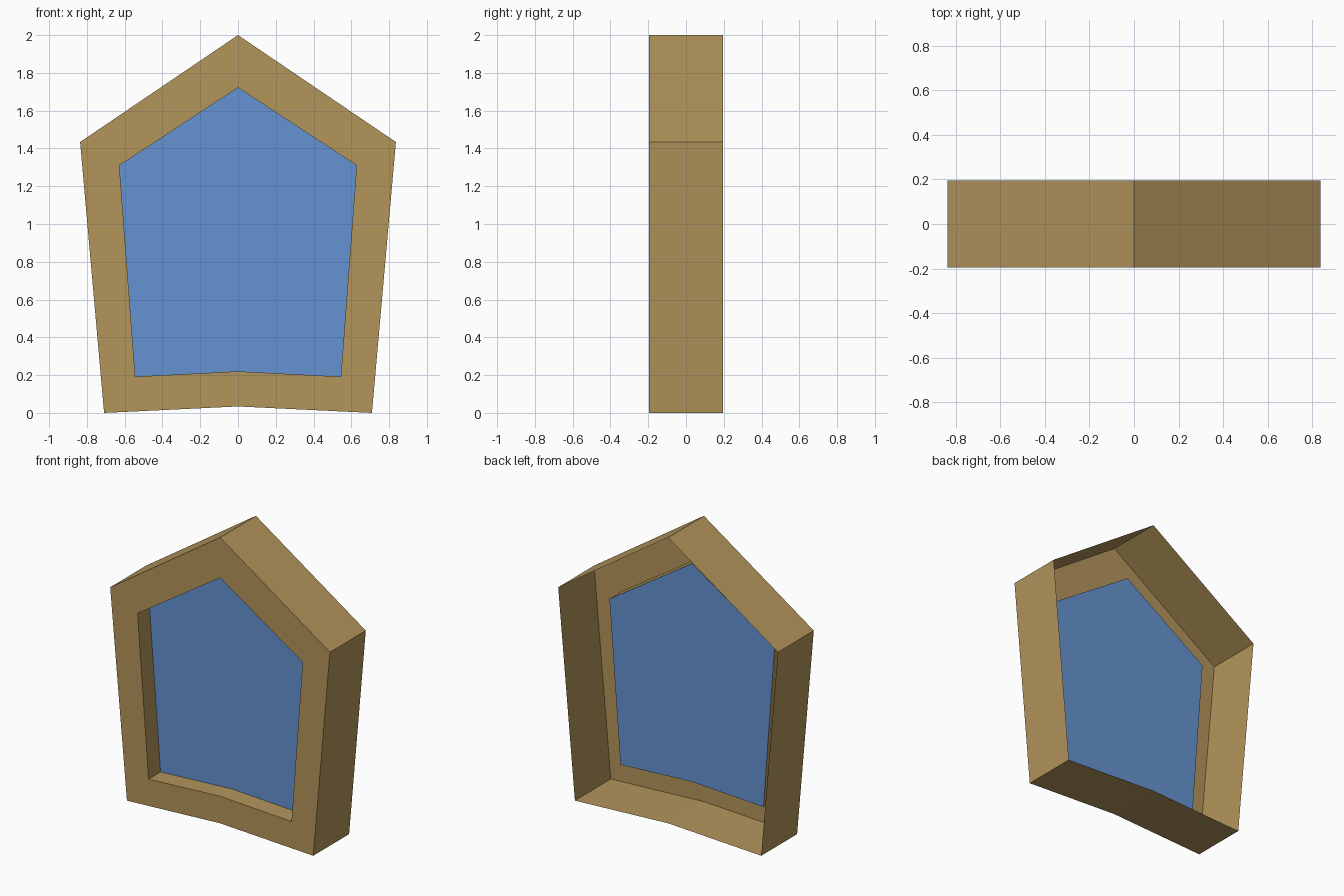
import bpy, bmesh

if "Cube" in bpy.data.objects:
    bpy.data.objects.remove(bpy.data.objects["Cube"])

FRONT, BACK, PANE = -0.195, 0.195, -0.065


def outline(right_half):
    """Mirror right-hand (x, z) points, bottom middle to apex, into a full loop."""
    return right_half + [(-x, z) for x, z in right_half[-2:0:-1]]


def material(name, color):
    mat = bpy.data.materials.new(name)
    mat.diffuse_color = (*color, 1)
    mat.use_nodes = True
    mat.node_tree.nodes["Principled BSDF"].inputs["Base Color"].default_value = mat.diffuse_color
    return mat


def build(name, rings, mat, fill=False):
    """Loft successive (outline, y) rings, optionally filling the last one."""
    bm = bmesh.new()
    loops = [[bm.verts.new((x, y, z)) for x, z in pts] for pts, y in rings]
    for a, b in zip(loops, loops[1:]):
        for i in range(len(a)):
            j = (i + 1) % len(a)
            bm.faces.new((a[i], a[j], b[j], b[i]))
    if fill:
        bm.faces.new(loops[-1])
    mesh = bpy.data.meshes.new(name)
    bm.to_mesh(mesh)
    bm.free()
    mesh.materials.append(mat)
    obj = bpy.data.objects.new(name, mesh)
    bpy.context.collection.objects.link(obj)
    return obj


outer = outline([(0, 0.034), (0.709, 0), (0.836, 1.434), (0, 2.0)])
inner = outline([(0, 0.22), (0.544, 0.192), (0.628, 1.31), (0, 1.722)])

# Open-backed frame: outer walls, front face, recess walls
build("window_frame",
      [(outer, BACK), (outer, FRONT), (inner, FRONT), (inner, PANE)],
      material("wood", (0.45, 0.30, 0.105)))

# Recessed glass pane
build("window_pane", [(inner, PANE)],
      material("glass", (0.13, 0.29, 0.64)), fill=True)
